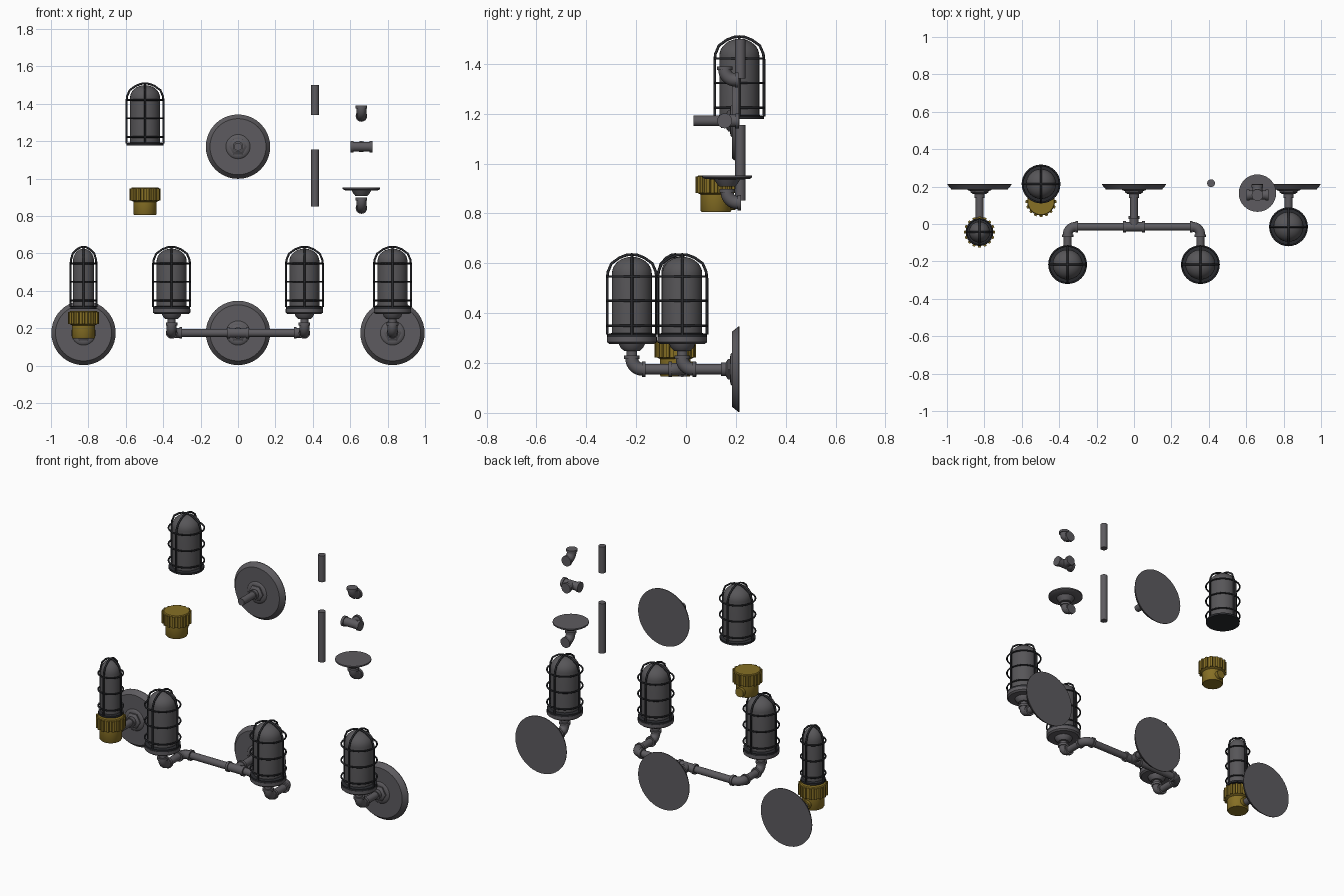
import bpy, bmesh, math
from mathutils import Vector, Matrix

if "Cube" in bpy.data.objects:
    bpy.data.objects.remove(bpy.data.objects["Cube"], do_unlink=True)


def material(name, colour):
    mat = bpy.data.materials.new(name)
    mat.use_nodes = True
    mat.diffuse_color = (*colour, 1)
    mat.node_tree.nodes["Principled BSDF"].inputs["Base Color"].default_value = (*colour, 1)
    return mat


STEEL = material("grey steel", (0.11, 0.105, 0.115))
GLASS = material("smoked glass", (0.095, 0.092, 0.098))
BLACK = material("black wire", (0.022, 0.023, 0.027))
BRASS = material("aged brass", (0.24, 0.16, 0.018))

UP, FRONT, BACK = Vector((0, 0, 1)), Vector((0, -1, 0)), Vector((0, 1, 0))
PIPE, FITTING = 0.021, 0.028


def finish(obj, mat, angle=35):
    obj.data.materials.clear()
    obj.data.materials.append(mat)
    bpy.ops.object.select_all(action="DESELECT")
    obj.select_set(True)
    bpy.context.view_layer.objects.active = obj
    bpy.ops.object.shade_smooth_by_angle(angle=math.radians(angle))
    return obj


def mesh_object(name, bm, mat, place):
    bmesh.ops.recalc_face_normals(bm, faces=bm.faces)
    bm.transform(place)
    mesh = bpy.data.meshes.new(name)
    bm.to_mesh(mesh)
    bm.free()
    obj = bpy.data.objects.new(name, mesh)
    bpy.context.collection.objects.link(obj)
    return finish(obj, mat)


def lathe(name, profile, mat, at, axis=UP, sides=32):
    """Turn (radius, height) pairs around an axis through a point."""
    bm = bmesh.new()
    verts = [bm.verts.new((r, 0, h)) for r, h in profile]
    edges = [bm.edges.new(pair) for pair in zip(verts, verts[1:])]
    bmesh.ops.spin(bm, geom=verts + edges, cent=(0, 0, 0), axis=(0, 0, 1),
                   angle=math.tau, steps=sides, use_duplicate=False)
    bmesh.ops.remove_doubles(bm, verts=bm.verts, dist=1e-5)
    turn = UP.rotation_difference(axis).to_matrix().to_4x4()
    return mesh_object(name, bm, mat, Matrix.Translation(at) @ turn)


def rod(name, start, end, radius, mat=STEEL, sides=20):
    start, end = Vector(start), Vector(end)
    length = (end - start).length
    profile = [(0, 0), (radius, 0), (radius, length), (0, length)]
    return lathe(name, profile, mat, start, (end - start).normalized(), sides)


def wire(name, paths, radius, mat, cyclic=False, res=2):
    """Round tubes along point paths, turned into a mesh."""
    curve = bpy.data.curves.new(name, "CURVE")
    curve.dimensions = "3D"
    curve.bevel_depth, curve.bevel_resolution, curve.use_fill_caps = radius, res, True
    for path in paths:
        spline = curve.splines.new("POLY")
        spline.points.add(len(path) - 1)
        spline.use_cyclic_u = cyclic
        for point, co in zip(spline.points, path):
            point.co = (*co, 1)
    temp = bpy.data.objects.new(name + " path", curve)
    bpy.context.collection.objects.link(temp)
    graph = bpy.context.evaluated_depsgraph_get()
    mesh = bpy.data.meshes.new_from_object(temp.evaluated_get(graph))
    bpy.data.objects.remove(temp)
    obj = bpy.data.objects.new(name, mesh)
    bpy.context.collection.objects.link(obj)
    return finish(obj, mat, 50)


def elbow(name, corner, a, b, arm=0.055):
    """Quarter bend joining directions a and b, with a collar on each mouth."""
    corner, a, b = Vector(corner), Vector(a), Vector(b)
    bend = 0.042
    arc = [corner + (a + b) * bend - (a * math.sin(t) + b * math.cos(t)) * bend
           for t in (i * math.pi / 16 for i in range(9))]
    wire(name + "_bend", [[corner + a * arm] + arc[::1] + [corner + b * arm]], 0.026, STEEL, res=4)
    for label, d in (("first", a), ("second", b)):
        rod(f"{name}_{label}_collar", corner + d * (arm - 0.014), corner + d * arm, 0.031)


def tee(name, centre):
    centre = Vector(centre)
    rod(name + "_run", centre - Vector((0.058, 0, 0)), centre + Vector((0.058, 0, 0)), 0.025)
    rod(name + "_branch", centre, centre + BACK * 0.055, 0.025)
    for label, d in (("left", Vector((1, 0, 0))), ("right", Vector((-1, 0, 0))), ("back", BACK)):
        rod(f"{name}_{label}_collar", centre + d * 0.043, centre + d * 0.058, 0.03)


def wall_plate(name, x, z):
    # Dished disc, hexagonal boss and pipe collar
    at = Vector((x, 0.215, z))
    lathe(name + "_disc", [(0, 0), (0.172, 0), (0.172, 0.004), (0.15, 0.031), (0, 0.031)],
          STEEL, at, FRONT, 40)
    lathe(name + "_boss", [(0.066, 0.03), (0.06, 0.036), (0.046, 0.039), (0, 0.039)], STEEL, at, FRONT)
    lathe(name + "_nut", [(0.048, 0.038), (0.048, 0.046), (0.034, 0.055), (0, 0.055)], STEEL, at, FRONT, 6)
    rod(name + "_collar", at + FRONT * 0.05, at + FRONT * 0.075, FITTING)


def caged_lamp(name, x, y, z, s=1.0):
    """Domed glass in a wire cage; z is the underside, s scales the width."""
    at = Vector((x, y, z))
    glass_r, cage_r = 0.08 * s, 0.099 * s
    dome = [(glass_r * math.cos(t), 0.255 + 0.067 * math.sin(t))
            for t in (i * math.pi / 16 for i in range(9))]
    lathe(name + "_glass", [(0, 0.008), (glass_r, 0.008)] + dome, GLASS, at)
    lathe(name + "_cage_foot", [(0, 0), (cage_r, 0), (cage_r, 0.012), (glass_r, 0.016), (0, 0.016)],
          BLACK, at)
    # Four uprights made from two crossing hoops
    half = [(cage_r, 0.01), (cage_r, 0.235), (0.096 * s, 0.262), (0.082 * s, 0.295),
            (0.05 * s, 0.318), (0.022 * s, 0.329)]
    hoop = half + [(0, 0.331)] + [(-r, h) for r, h in reversed(half)]
    wire(name + "_cage_hoops", [[at + Vector((r, 0, h)) for r, h in hoop],
                                [at + Vector((0, r, h)) for r, h in hoop]], 0.0055, BLACK)
    # Horizontal bands
    turn = [math.tau * i / 32 for i in range(32)]
    wire(name + "_cage_rings",
         [[at + Vector((cage_r * math.cos(t), cage_r * math.sin(t), h)) for t in turn]
          for h in (0.045, 0.145, 0.243)], 0.0048, BLACK, cyclic=True)


def lamp_holder(name, x, y, z):
    # Round base under the cage with a neck that screws onto the pipe
    at = Vector((x, y, z))
    lathe(name + "_base", [(0, -0.028), (0.09, -0.028), (0.1, -0.02), (0.1, 0), (0, 0)], STEEL, at)
    lathe(name + "_neck", [(0, -0.055), (0.032, -0.055), (0.046, -0.042), (0.052, -0.028)], STEEL, at)


def brass_socket(name, x, y, z):
    # Stepped cup with a ribbed grip and a side inlet; z is the underside
    at = Vector((x, y, z))
    lathe(name + "_cup", [(0, 0), (0.058, 0), (0.062, 0.006), (0.062, 0.07), (0.074, 0.076),
                          (0.074, 0.142), (0.07, 0.147), (0, 0.147)], BRASS, at)
    bm = bmesh.new()
    teeth = 16
    ring = []
    for i in range(teeth):
        for offset, r in ((-0.28, 0.074), (-0.2, 0.083), (0.2, 0.083), (0.28, 0.074)):
            t = math.tau * (i + offset) / teeth
            ring.append(bm.verts.new((r * math.cos(t), r * math.sin(t), 0.076)))
    face = bm.faces.new(ring)
    top = bmesh.ops.extrude_face_region(bm, geom=[face])["geom"]
    bmesh.ops.translate(bm, vec=(0, 0, 0.066), verts=[v for v in top if isinstance(v, bmesh.types.BMVert)])
    mesh_object(name + "_grip", bm, BRASS, Matrix.Translation(at))
    rod(name + "_inlet", at + Vector((0, 0.04, 0.034)), at + Vector((0, 0.078, 0.034)), 0.027, BRASS)


AXIS_Z, LAMP_Z, SIDE_X = 0.175, 0.304, 0.826
ARM_Y = -0.015

# Single light on the left
wall_plate("single_plate", SIDE_X, AXIS_Z)
rod("single_arm", (SIDE_X, 0.18, AXIS_Z), (SIDE_X, 0.03, AXIS_Z), PIPE)
elbow("single_elbow", (SIDE_X, ARM_Y, AXIS_Z), BACK, UP)
rod("single_riser", (SIDE_X, ARM_Y, 0.22), (SIDE_X, ARM_Y, 0.27), PIPE)
lamp_holder("single_holder", SIDE_X, ARM_Y, LAMP_Z)
caged_lamp("single_lamp", SIDE_X, ARM_Y, LAMP_Z)

# Slim light on the right, in a brass socket
wall_plate("slim_plate", -SIDE_X, AXIS_Z)
rod("slim_arm", (-SIDE_X, 0.18, AXIS_Z), (-SIDE_X, 0.02, AXIS_Z), PIPE)
brass_socket("slim_socket", -SIDE_X, -0.043, 0.146)
caged_lamp("slim_lamp", -SIDE_X, -0.043, 0.304, 0.7)

# Double light in the middle
wall_plate("double_plate", 0, AXIS_Z)
rod("double_stem", (0, 0.18, AXIS_Z), (0, 0.03, AXIS_Z), PIPE)
tee("double_tee", (0, ARM_Y, AXIS_Z))
rod("double_crossbar", (-0.32, ARM_Y, AXIS_Z), (0.32, ARM_Y, AXIS_Z), PIPE)
for label, side in (("left", 1), ("right", -1)):
    x, y = side * 0.355, -0.217
    elbow(f"double_{label}_corner", (x, ARM_Y, AXIS_Z), (-side, 0, 0), FRONT)
    rod(f"double_{label}_arm", (x, -0.05, AXIS_Z), (x, -0.18, AXIS_Z), PIPE)
    elbow(f"double_{label}_elbow", (x, y, AXIS_Z), BACK, UP)
    rod(f"double_{label}_riser", (x, y, 0.22), (x, y, 0.27), PIPE)
    lamp_holder(f"double_{label}_holder", x, y, LAMP_Z)
    caged_lamp(f"double_{label}_lamp", x, y, LAMP_Z)

# Loose parts above
caged_lamp("loose_lamp", -0.497, 0.214, 1.178)
brass_socket("loose_socket", -0.497, 0.12, 0.806)
wall_plate("loose_plate", 0, 1.171)
rod("loose_plate_stub", (0, 0.17, 1.171), (0, 0.03, 1.171), PIPE)
rod("loose_short_pipe", (0.412, 0.218, 1.34), (0.412, 0.218, 1.5), PIPE)
rod("loose_long_pipe", (0.412, 0.218, 0.852), (0.412, 0.218, 1.155), PIPE)
elbow("loose_elbow", (0.66, 0.155, 1.335), BACK, UP)
tee("loose_tee", (0.66, 0.155, 1.171))
elbow("loose_canopy_elbow", (0.66, 0.165, 0.843), BACK, UP)
lathe("loose_canopy", [(0, -0.045), (0.032, -0.045), (0.044, -0.03), (0.052, -0.016), (0.09, -0.014),
                       (0.1, -0.008), (0.1, 0), (0, 0)], STEEL, (0.66, 0.165, 0.952))
